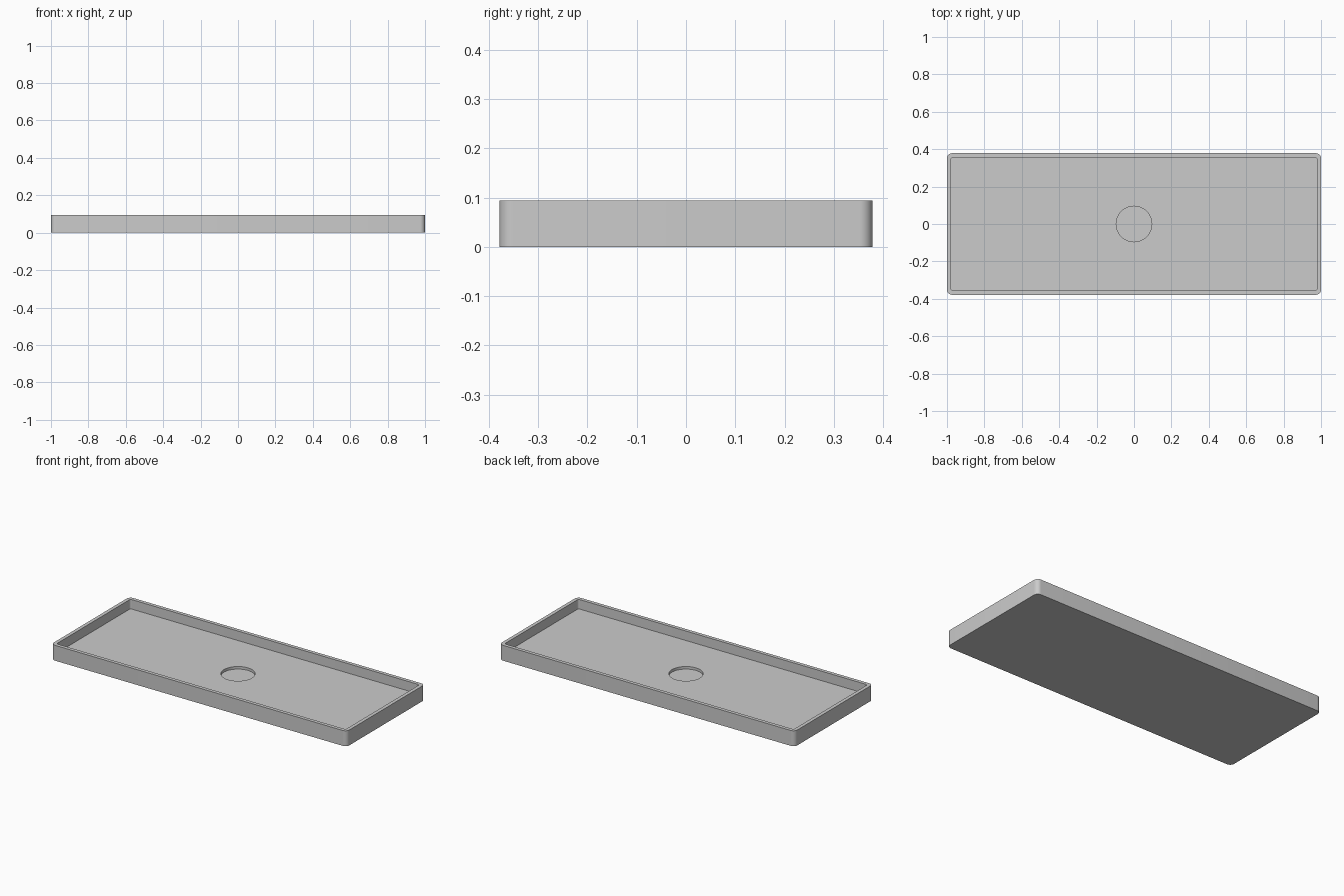
import bpy, bmesh, math

cube = bpy.data.objects.get("Cube")
if cube:
    bpy.data.objects.remove(cube, do_unlink=True)

LENGTH, WIDTH, HEIGHT = 2.0, 0.757, 0.094
WALL, FLOOR_Z = 0.022, 0.036
RECESS_RADIUS, RECESS_Z = 0.095, 0.02
CORNER_STEPS = 8

grey = bpy.data.materials.new("plain grey")
grey.use_nodes = True
colour = (0.6, 0.6, 0.6, 1)
grey.diffuse_color = colour
grey.node_tree.nodes["Principled BSDF"].inputs["Base Color"].default_value = colour

bm = bmesh.new()


def rounded_ring(inset, radius, z):
    """Rounded rectangle of vertices, counter-clockwise."""
    hx, hy = LENGTH / 2 - inset - radius, WIDTH / 2 - inset - radius
    ring = []
    for i, (sx, sy) in enumerate([(1, 1), (-1, 1), (-1, -1), (1, -1)]):
        for k in range(CORNER_STEPS + 1):
            a = math.pi / 2 * (i + k / CORNER_STEPS)
            ring.append(bm.verts.new((sx * hx + radius * math.cos(a),
                                      sy * hy + radius * math.sin(a), z)))
    return ring


def circle_ring(radius, z, count=64):
    return [bm.verts.new((radius * math.cos(math.tau * i / count),
                          radius * math.sin(math.tau * i / count), z))
            for i in range(count)]


def skin(a, b):
    for i in range(len(a)):
        j = (i + 1) % len(a)
        bm.faces.new((a[i], a[j], b[j], b[i]))


def ring_edges(ring):
    return [bm.edges.get((v, ring[(i + 1) % len(ring)])) for i, v in enumerate(ring)]


# Outer wall, rim and inner wall
rings = [rounded_ring(0, 0.027, 0), rounded_ring(0, 0.027, HEIGHT),
         rounded_ring(WALL, 0.011, HEIGHT), rounded_ring(WALL, 0.011, FLOOR_Z)]
for lower, upper in zip(rings, rings[1:]):
    skin(lower, upper)
bm.faces.new(rings[0][::-1])

# Round recess in the middle of the floor
recess_top = circle_ring(RECESS_RADIUS, FLOOR_Z)
recess_base = circle_ring(RECESS_RADIUS, RECESS_Z)
skin(recess_top, recess_base)
bm.faces.new(recess_base)

# Floor around the recess
bmesh.ops.triangle_fill(bm, use_beauty=True, normal=(0, 0, 1),
                        edges=ring_edges(rings[3]) + ring_edges(recess_top))
bmesh.ops.recalc_face_normals(bm, faces=bm.faces)

mesh = bpy.data.meshes.new("tray")
bm.to_mesh(mesh)
bm.free()
mesh.materials.append(grey)
tray = bpy.data.objects.new("tray", mesh)
bpy.context.collection.objects.link(tray)
bpy.context.view_layer.objects.active = tray
tray.select_set(True)
bpy.ops.object.shade_smooth_by_angle(angle=math.radians(30))
